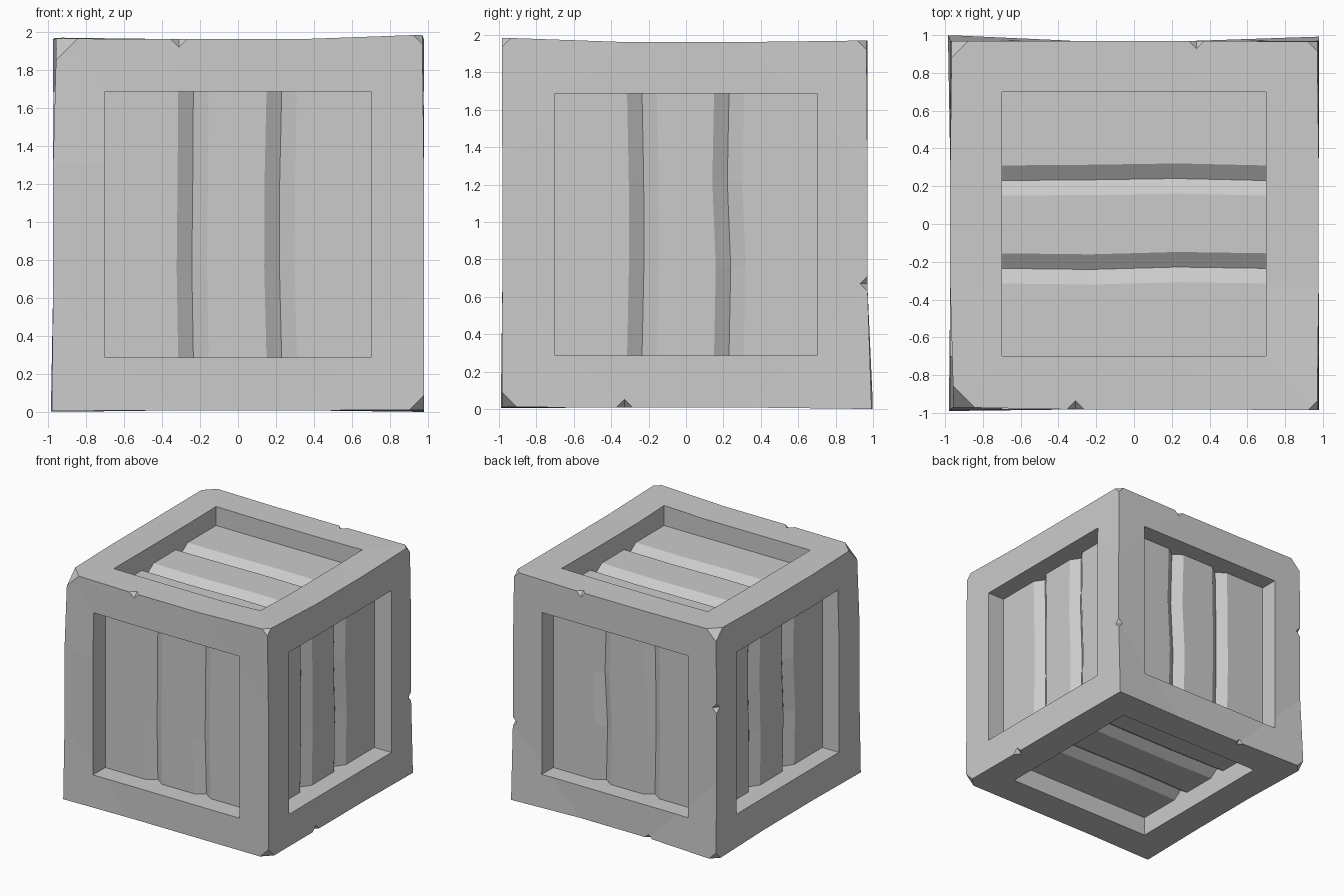
import bpy, bmesh, random
from mathutils import Vector

if "Cube" in bpy.data.objects:
    bpy.data.objects.remove(bpy.data.objects["Cube"])

random.seed(4)
MID = Vector((0, 0, 0.987))

grey = bpy.data.materials.new("plain grey")
grey.diffuse_color = (0.6, 0.6, 0.6, 1)
grey.use_nodes = True
grey.node_tree.nodes["Principled BSDF"].inputs["Base Color"].default_value = grey.diffuse_color


def make_object(name, bm):
    bmesh.ops.recalc_face_normals(bm, faces=bm.faces)
    mesh = bpy.data.meshes.new(name)
    bm.to_mesh(mesh)
    bm.free()
    mesh.materials.append(grey)
    obj = bpy.data.objects.new(name, mesh)
    bpy.context.collection.objects.link(obj)
    return obj


# Slightly warped block: (left/right, front/back, bottom/top) -> corner, chip size
corners = {
    (-1, -1, -1): ((-0.98, -0.99, 0.005), 0),
    (1, -1, -1): ((0.98, -0.985, 0.01), 0.08),
    (-1, 1, -1): ((-0.985, 1.0, 0.0), 0.07),
    (1, 1, -1): ((0.98, 0.992, 0.0), 0),
    (-1, -1, 1): ((-0.955, -0.97, 1.965), 0.11),
    (1, -1, 1): ((0.97, -0.985, 1.985), 0.05),
    (-1, 1, 1): ((-0.965, 0.97, 1.97), 0.09),
    (1, 1, 1): ((0.97, 0.965, 1.97), 0.05),
}
low, high = (-0.973, -0.982, 0.008), (0.978, 0.97, 1.962)

bm = bmesh.new()
bmesh.ops.create_cube(bm, size=2)
bmesh.ops.subdivide_edges(bm, edges=bm.edges[:], cuts=2, use_grid_fill=True)
for v in bm.verts:
    key = tuple(round(c) if abs(c) > 0.9 else 0 for c in v.co)
    if key in corners:
        v.co = corners[key][0]
    else:
        v.co = [low[i] + (v.co[i] + 1) / 2 * (high[i] - low[i]) for i in range(3)]
bmesh.ops.triangulate(bm, faces=bm.faces[:])

# Chipped corners
for sign, (pos, chip) in corners.items():
    if not chip:
        continue
    n = Vector(sign)
    cut = bmesh.ops.bisect_plane(
        bm, geom=bm.verts[:] + bm.edges[:] + bm.faces[:], dist=1e-5,
        plane_co=Vector(pos) - n * chip / 3, plane_no=n.normalized(), clear_outer=True)
    rim = [e for e in cut["geom_cut"] if isinstance(e, bmesh.types.BMEdge)]
    bmesh.ops.edgeloop_fill(bm, edges=rim)
crate = make_object("crate", bm)

# Cutter: six grooved panel recesses
FLOOR, GROOVE, HALF = 0.815, 0.055, 0.7
profile = [(-HALF, 1.15), (-HALF, FLOOR)]
for c in (-0.235, 0.23):
    profile += [(c - 0.08, FLOOR), (c, FLOOR - GROOVE), (c + 0.08, FLOOR)]
profile += [(HALF, FLOOR), (HALF, 1.15)]


def recess(bm, n, u, v):
    n, u, v = Vector(n), Vector(u), Vector(v)
    rings = []
    for t in (-HALF, -0.23, 0.23, HALF):
        shift = [random.uniform(-0.015, 0.015) if abs(t) < 0.5 else 0 for _ in range(2)]
        ring = []
        for i, (a, d) in enumerate(profile):
            da = shift[(i - 2) // 3] if 2 <= i <= 7 else 0
            ring.append(bm.verts.new(MID + u * (a + da) + n * d + v * t))
        rings.append(ring)
    k = len(profile)
    for r, s in zip(rings, rings[1:]):
        for i in range(k):
            bm.faces.new((r[i], r[(i + 1) % k], s[(i + 1) % k], s[i]))
    bm.faces.new(rings[0])
    bm.faces.new(rings[-1])


X, Y, Z = (1, 0, 0), (0, 1, 0), (0, 0, 1)
bm = bmesh.new()
for s in (-1, 1):
    recess(bm, Vector(Y) * s, X, Z)
    recess(bm, Vector(X) * s, Y, Z)
    recess(bm, Vector(Z) * s, Y, X)

# Cutter: small nicks along the outer edges
nicks = [(-0.31, -0.98, 1.963), (0.33, 0.972, 1.963), (0.978, 0.975, 0.67),
         (0.979, -0.33, 0.008), (-0.32, 0.98, 0.005), (-0.972, 0.972, 1.3)]
for p in nicks:
    pts = [bm.verts.new(Vector(p) + Vector(a) * s * 0.045) for a in (X, Y, Z) for s in (-1, 1)]
    bmesh.ops.convex_hull(bm, input=pts)
bmesh.ops.triangulate(bm, faces=bm.faces[:])
cutter = make_object("recess_cutter", bm)
cutter.hide_render = True

# Cut the recesses and nicks out of the block
mod = crate.modifiers.new("recesses", "BOOLEAN")
mod.operation = "DIFFERENCE"
mod.solver = "EXACT"
mod.object = cutter
bpy.context.view_layer.objects.active = crate
bpy.ops.object.modifier_apply(modifier=mod.name)
bpy.data.objects.remove(cutter)
